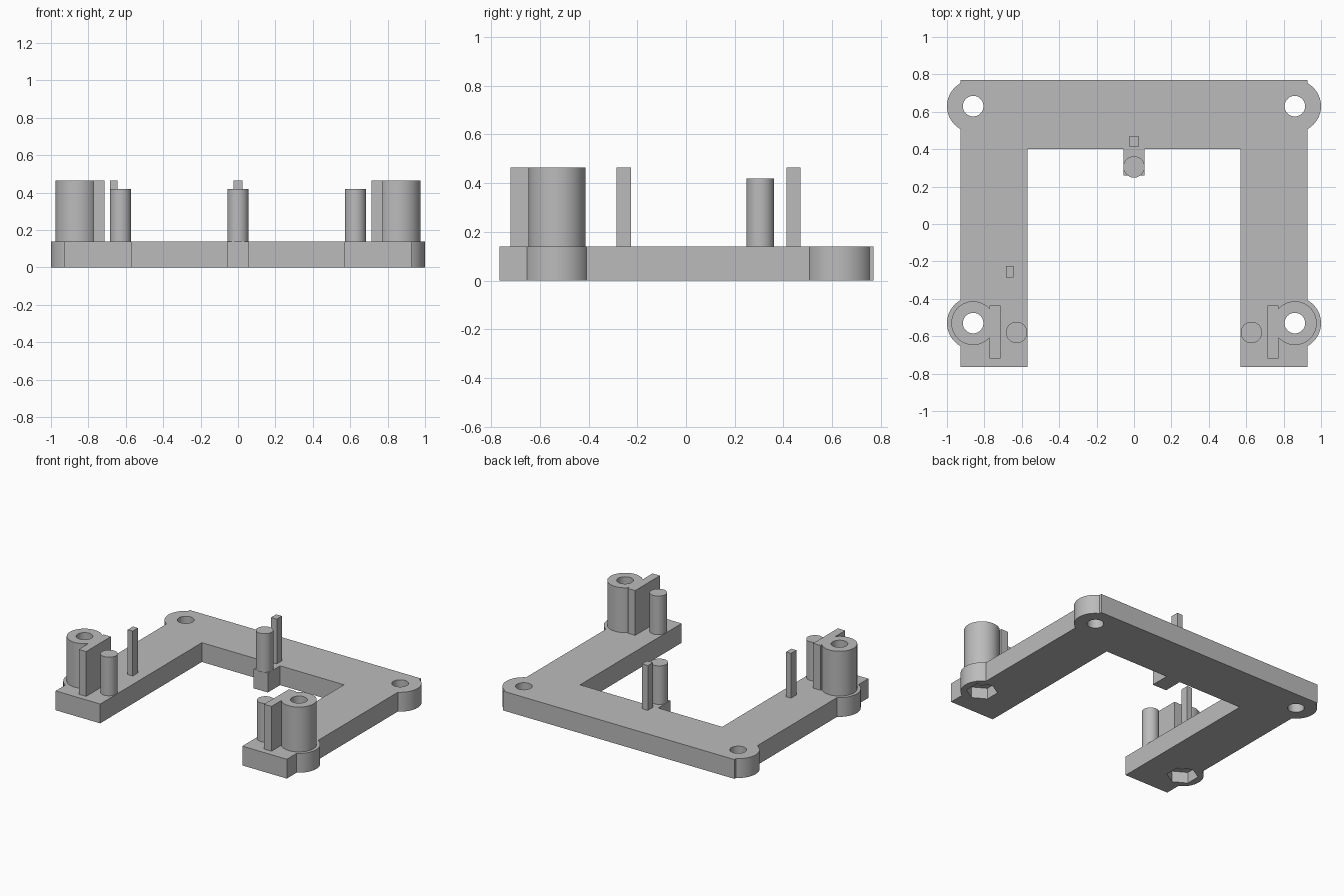
import bpy
import bmesh
import math

if "Cube" in bpy.data.objects:
    bpy.data.objects.remove(bpy.data.objects["Cube"], do_unlink=True)

PLATE = 0.14      # plate thickness
TALL = 0.465      # top of bosses, walls and posts
PEG_TOP = 0.42
HOLE_X = 0.86
BACK_Y, FRONT_Y = 0.63, -0.53

grey = bpy.data.materials.new("light grey plastic")
grey.use_nodes = True
colour = (0.5, 0.5, 0.5, 1)
grey.diffuse_color = colour
grey.node_tree.nodes["Principled BSDF"].inputs["Base Color"].default_value = colour


def prism(name, points, z0, z1):
    """Extrude a counter-clockwise outline between two heights."""
    bm = bmesh.new()
    face = bm.faces.new([bm.verts.new((x, y, z0)) for x, y in points])
    top = bmesh.ops.extrude_face_region(bm, geom=[face])["geom"]
    moved = [v for v in top if isinstance(v, bmesh.types.BMVert)]
    bmesh.ops.translate(bm, verts=moved, vec=(0, 0, z1 - z0))
    bmesh.ops.recalc_face_normals(bm, faces=bm.faces)
    mesh = bpy.data.meshes.new(name)
    bm.to_mesh(mesh)
    bm.free()
    mesh.materials.append(grey)
    obj = bpy.data.objects.new(name, mesh)
    bpy.context.collection.objects.link(obj)
    return obj


def cylinder(name, x, y, radius, z0, z1, sides=48, turn=0.0):
    angles = [turn + math.tau * i / sides for i in range(sides)]
    ring = [(x + radius * math.cos(a), y + radius * math.sin(a)) for a in angles]
    return prism(name, ring, z0, z1)


def box(name, x0, x1, y0, y1, z0, z1):
    return prism(name, [(x0, y0), (x1, y0), (x1, y1), (x0, y1)], z0, z1)


def combine(obj, tool, operation):
    """Apply a boolean and discard the tool."""
    mod = obj.modifiers.new("boolean", 'BOOLEAN')
    mod.operation = operation
    mod.solver = 'EXACT'
    mod.object = tool
    bpy.context.view_layer.objects.active = obj
    bpy.ops.object.modifier_apply(modifier=mod.name)
    bpy.data.objects.remove(tool, do_unlink=True)


def smooth(obj):
    bpy.ops.object.select_all(action='DESELECT')
    obj.select_set(True)
    bpy.context.view_layer.objects.active = obj
    bpy.ops.object.shade_smooth_by_angle(angle=math.radians(25))


# U-shaped plate with a small tab at the middle of the back bar
right_half = [(0.057, 0.26), (0.057, 0.4), (0.57, 0.4), (0.57, -0.765),
              (0.927, -0.765), (0.927, 0.77)]
outline = right_half + [(-x, y) for x, y in reversed(right_half)]
plate = prism("base_plate", outline, 0, PLATE)

# Rounded ears, screw holes and hexagonal nut pockets
corners = [(s * HOLE_X, y) for s in (-1, 1) for y in (BACK_Y, FRONT_Y)]
for x, y in corners:
    combine(plate, cylinder("ear", x, y, 0.14, 0, PLATE), 'UNION')
for x, y in corners:
    combine(plate, cylinder("hole_cutter", x, y, 0.055, -0.1, 0.3), 'DIFFERENCE')
    if y == FRONT_Y:
        pocket = cylinder("nut_cutter", x, y, 0.104, -0.1, 0.08, 6, math.pi / 6)
        combine(plate, pocket, 'DIFFERENCE')
smooth(plate)

# Front bosses, walls and pegs on both sides
for side, s in (("right", -1), ("left", 1)):
    boss = cylinder(side + "_screw_boss", s * HOLE_X, FRONT_Y, 0.117, PLATE, TALL)
    bore = cylinder("bore_cutter", s * HOLE_X, FRONT_Y, 0.055, 0, 0.6)
    combine(boss, bore, 'DIFFERENCE')
    smooth(boss)
    inner, outer = sorted((s * 0.714, s * 0.773))
    box(side + "_stop_wall", inner, outer, -0.72, -0.437, PLATE, TALL)
    smooth(cylinder(side + "_peg", s * 0.628, -0.58, 0.057, PLATE, PEG_TOP))

# Back peg on the tab, and the two thin posts
smooth(cylinder("back_peg", 0, 0.305, 0.057, PLATE, PEG_TOP))
box("back_post", -0.023, 0.023, 0.412, 0.47, PLATE, TALL)
box("right_post", -0.685, -0.645, -0.285, -0.225, PLATE, TALL)
